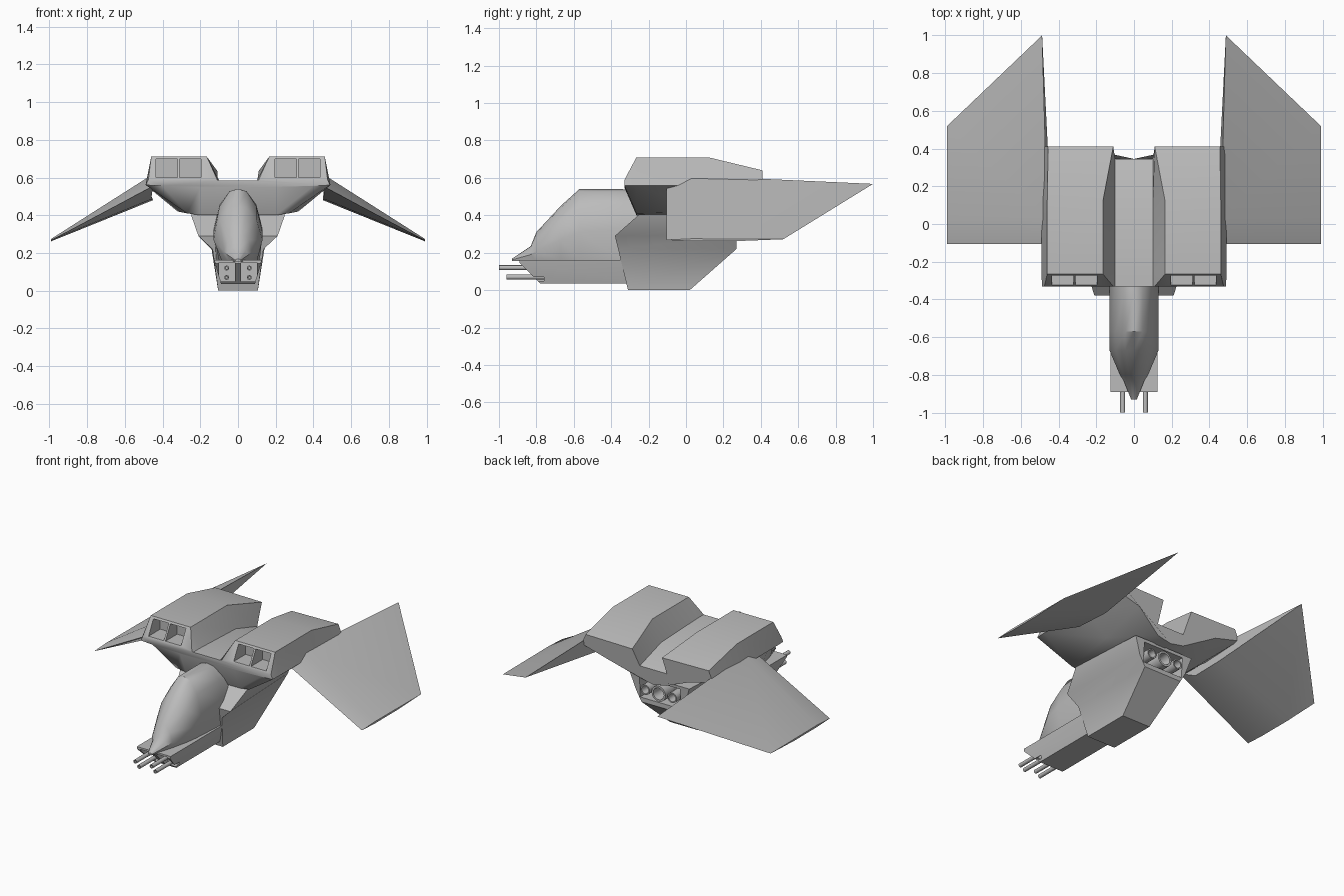
import bpy, bmesh, math
from mathutils import Matrix, Vector

cube = bpy.data.objects.get("Cube")
if cube:
    bpy.data.objects.remove(cube, do_unlink=True)

# Single hull colour
GREY = (0.5, 0.5, 0.5, 1)
hull_grey = bpy.data.materials.new("hull grey")
hull_grey.use_nodes = True
hull_grey.diffuse_color = GREY
hull_grey.node_tree.nodes["Principled BSDF"].inputs["Base Color"].default_value = GREY


def finish(name, bm):
    bmesh.ops.recalc_face_normals(bm, faces=bm.faces[:])
    mesh = bpy.data.meshes.new(name)
    bm.to_mesh(mesh)
    bm.free()
    obj = bpy.data.objects.new(name, mesh)
    bpy.context.collection.objects.link(obj)
    mesh.materials.append(hull_grey)
    return obj


def smooth(obj, angle=40):
    bpy.ops.object.select_all(action='DESELECT')
    obj.select_set(True)
    bpy.context.view_layer.objects.active = obj
    bpy.ops.object.shade_smooth_by_angle(angle=math.radians(angle))


def loft(name, rings):
    """Skin closed rings of equal length and cap both ends."""
    bm = bmesh.new()
    rows = [[bm.verts.new(p) for p in ring] for ring in rings]
    n = len(rows[0])
    for a, b in zip(rows, rows[1:]):
        for i in range(n):
            j = (i + 1) % n
            bm.faces.new((a[i], a[j], b[j], b[i]))
    bm.faces.new(rows[0])
    bm.faces.new(rows[-1])
    return finish(name, bm)


def mirrored(half):
    return half + [(-x, y, z) for x, y, z in reversed(half) if x > 0]


def section(y, pts):
    return mirrored([(x, y, z) for x, z in pts])


def layer(z, front, back, half_front, half_back=None):
    hb = half_back or half_front
    return [(-half_front, front, z), (half_front, front, z), (hb, back, z), (-hb, back, z)]


def cut(obj, boxes):
    """Cut box recesses, each given as (min corner, max corner), on both sides."""
    bm = bmesh.new()
    for lo, hi in boxes:
        lo, hi = Vector(lo), Vector(hi)
        m = Matrix.Translation((lo + hi) / 2) @ Matrix.Diagonal((*(hi - lo), 1))
        bmesh.ops.create_cube(bm, size=1, matrix=m)
    cutter = finish(obj.name + "_cutter", bm)
    cutter.hide_render = True
    mod = obj.modifiers.new("recess", 'BOOLEAN')
    mod.operation, mod.solver, mod.object = 'DIFFERENCE', 'EXACT', cutter
    bpy.context.view_layer.objects.active = obj
    bpy.ops.object.modifier_apply(modifier=mod.name)
    bpy.data.objects.remove(cutter, do_unlink=True)


def both_sides(lo, hi):
    return [(lo, hi), ((-hi[0], lo[1], lo[2]), (-lo[0], hi[1], hi[2]))]


def tube(name, loc, radius, y0, y1, bore):
    """Open-mouthed tube along y whose mouth is at y1."""
    bm = bmesh.new()
    depth = y0 + (y1 - y0) * 0.4
    rows = []
    for r, y in ((radius, y0), (radius, y1), (bore, y1), (bore * 0.8, depth)):
        rows.append([bm.verts.new((loc[0] + r * math.cos(t * math.tau / 16), y,
                                   loc[1] + r * math.sin(t * math.tau / 16))) for t in range(16)])
    for a, b in zip(rows, rows[1:]):
        for i in range(16):
            j = (i + 1) % 16
            bm.faces.new((a[i], a[j], b[j], b[i]))
    bm.faces.new(rows[0])
    bm.faces.new(rows[-1])
    smooth(finish(name, bm))


# Upper deck with the two engine housings and the trough between them
tail = mirrored([(0, .345, .5), (.1, .345, .5), (.11, .41, .635), (.455, .41, .64),
                 (.485, .41, .57), (.3, .41, .52), (.1, .345, .42), (0, .345, .40)])
deck = loft("upper_deck", [
    section(-.33, [(0, .585), (.1, .585), (.11, .588), (.475, .588), (.488, .56), (.4, .555), (.2, .55), (0, .55)]),
    section(-.265, [(0, .585), (.1, .585), (.165, .71), (.46, .71), (.49, .56), (.27, .41), (.2, .40), (0, .40)]),
    section(.12, [(0, .57), (.1, .57), (.165, .71), (.46, .71), (.49, .56), (.32, .42), (.2, .40), (0, .40)]),
    tail])
cut(deck, both_sides((.195, -.4, .6), (.31, -.2, .697)) + both_sides((.322, -.4, .6), (.435, -.2, .697)))
smooth(deck)

# Belly with the rear engine bay
belly = loft("belly", [
    layer(0, -.31, .02, .105),
    layer(.22, -.363, .27, .135, .14),
    layer(.29, -.38, .27, .21, .18),
    layer(.405, -.25, .28, .25, .22)])
cut(belly, [((-.15, .12, .25), (.15, .5, .385))])
smooth(belly)

# Engine nozzles
for label, x, r in (("left", .1, .034), ("centre", 0, .052), ("right", -.1, .034)):
    tube(label + "_nozzle", (x, .318), r, .1, .29, r * .75)

# Cockpit canopy
canopy = []
for y, top, wide, waist, base in ((-.93, .168, .015, .162, .012), (-.83, .235, .055, .19, .045),
                                  (-.8, .31, .075, .21, .055), (-.67, .45, .13, .27, .085),
                                  (-.57, .54, .13, .31, .1), (-.34, .54, .13, .33, .115),
                                  (-.22, .52, .13, .33, .115)):
    h = top - waist
    canopy.append(section(y, [(0, top), (wide * .35, top - h * .06), (wide * .75, top - h * .4),
                              (wide, waist), (base, .155), (0, .155)]))
smooth(loft("cockpit_canopy", canopy))

# Lower nose with gun ports
nose = loft("lower_nose", [layer(.035, -.78, -.2, .09), layer(.145, -.89, -.2, .122), layer(.162, -.89, -.2, .125)])
cut(nose, both_sides((.015, -1, .05), (.1, -.76, .15)))
smooth(nose, 30)

# Gun barrels
for side, x in (("left", .06), ("right", -.06)):
    for level, z, tip in (("upper", .12, -1), ("lower", .07, -.96)):
        tube(f"{side}_{level}_gun", (x, z), .013, -.72, tip, .007)

# Drooping swept wings
for side, s in (("left", 1), ("right", -1)):
    root = [(.45, -.105, .555), (.46, .03, .612), (.487, 1, .568), (.45, .27, .48), (.46, .03, .485)]
    tip = [(.99, -.105, .268), (.99, .03, .275), (.99, .52, .272), (.99, .27, .262), (.99, .03, .262)]
    wing = loft(side + "_wing", [[(s * x, y, z) for x, y, z in ring] for ring in (root, tip)])
    smooth(wing)
